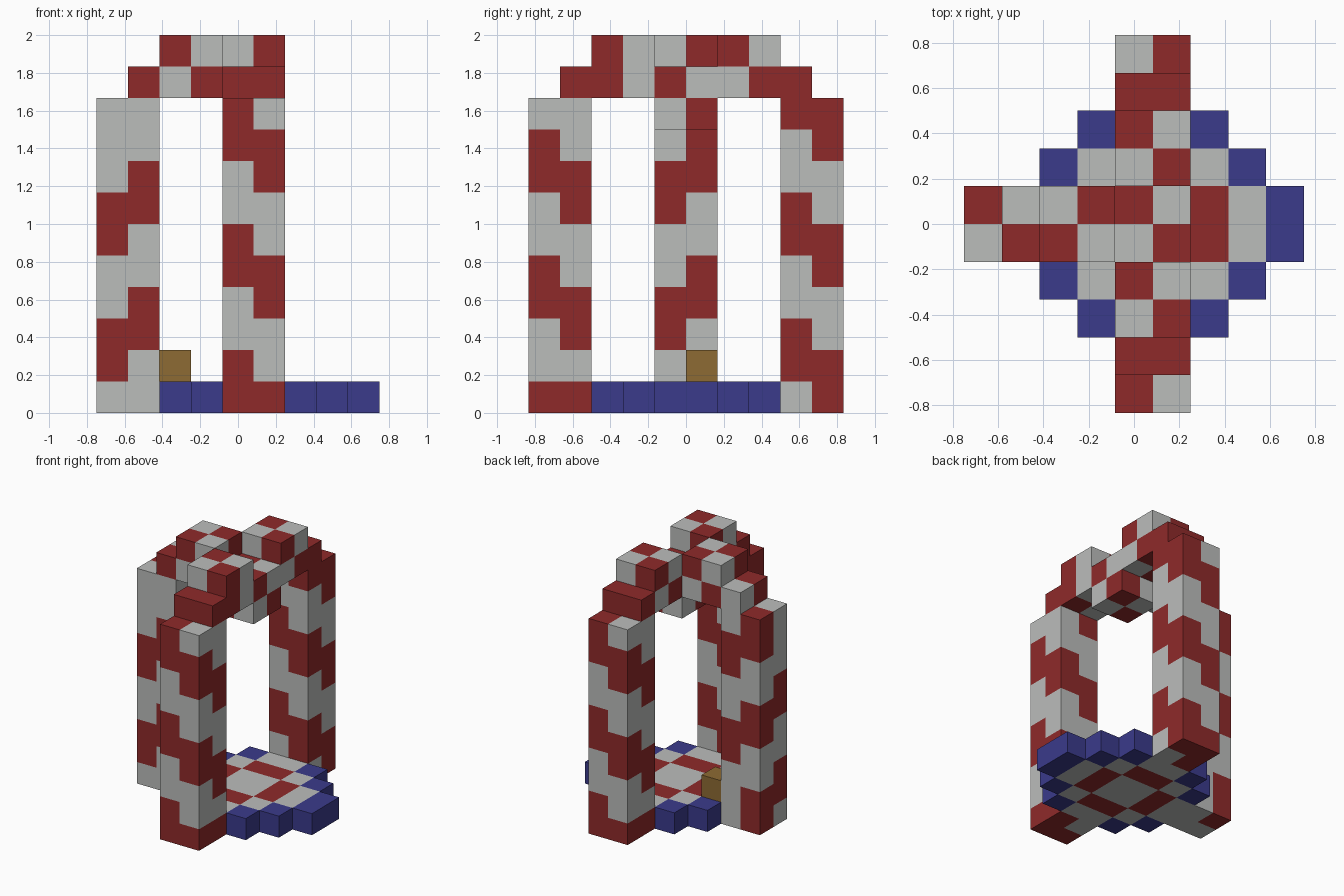
import bpy
import bmesh
from mathutils import Vector
from itertools import product

cube = bpy.data.objects.get("Cube")
if cube:
    bpy.data.objects.remove(cube, do_unlink=True)

U = 1 / 6                                   # block size
ORIGIN = Vector((-4.5, -5, 0))              # grid corner, in blocks


def make_material(name, color):
    mat = bpy.data.materials.new(name)
    mat.use_nodes = True
    mat.diffuse_color = (*color, 1)
    mat.node_tree.nodes["Principled BSDF"].inputs["Base Color"].default_value = (*color, 1)
    return mat


MATERIALS = [
    make_material("light_grey", (0.50, 0.51, 0.50)),
    make_material("brick_red", (0.275, 0.023, 0.023)),
    make_material("deep_blue", (0.043, 0.043, 0.26)),
    make_material("ochre", (0.27, 0.147, 0.033)),
]
LIGHT, RED, BLUE, OCHRE = range(4)
parts = {}


def blocks(part, xs, ys, zs, rule):
    """Fill a box of grid cells, each coloured by rule(x, y, z)."""
    cells = parts.setdefault(part, {})
    for c in product(xs, ys, zs):
        cells[c] = int(rule(*c))


# Pillars: two by two columns with a stripe winding round the four corners
def pillar(part, ring, swaps):
    for step, (x, y) in enumerate(ring):
        blocks(part, [x], [y], range(10),
               lambda x, y, z: (z + step) // 2 % 2 == 0)
    for cell, color in swaps.items():
        parts[part][cell] = color


pillar("front_pillar", [(4, 0), (5, 0), (5, 1), (4, 1)],
       {(5, 1, 0): RED, (4, 1, 0): LIGHT})
pillar("back_pillar", [(5, 9), (4, 9), (4, 8), (5, 8)],
       {(4, 8, 0): RED, (5, 8, 0): LIGHT})
pillar("side_pillar", [(0, 5), (1, 5), (1, 4), (0, 4)],
       {(1, 5, 0): LIGHT, (0, 4, 9): LIGHT})


# Arch arms: a lower run with a raised pair of blocks on top
def odd(x, y, z):
    return (x + y + z) % 2 == 1


def even(x, y, z):
    return not odd(x, y, z)


def flat_odd(x, y, z):
    return (x + y) % 2 == 1


def red(x, y, z):
    return True


MID = (4, 5)
blocks("front_arm", MID, [1], [10], red)
blocks("front_arm", MID, [2, 3], [10, 11], flat_odd)
blocks("back_arm", MID, [8], [10], red)
blocks("back_arm", MID, [6, 7], [10, 11], even)
blocks("side_arm", [1], MID, [10], odd)
blocks("side_arm", [2, 3], MID, [10, 11], odd)
blocks("keystone", MID, MID, [9, 10], odd)


# Floor: pale cross with a red ring round the centre
def floor_ring(x, y, z):
    return (x in (3, 6) and y in MID) or (y in (3, 6) and x in MID)


blocks("floor", range(3, 7), range(3, 7), [0], floor_ring)
blocks("floor", [2, 7], MID, [0], floor_ring)
blocks("floor", MID, [2, 7], [0], floor_ring)

# Stepped rim round the floor, and the small seat block
for xs, ys in (([3, 6], [2, 7]), ([2, 7], [3, 6]), ([8], MID)):
    blocks("floor_rim", xs, ys, [0], lambda x, y, z: BLUE)
blocks("seat_block", [2], [5], [1], lambda x, y, z: OCHRE)

# Build each part, leaving out faces hidden between touching blocks
filled = {c for cells in parts.values() for c in cells}
for name, cells in parts.items():
    bm = bmesh.new()
    for cell, color in cells.items():
        for axis, side in product(range(3), (0, 1)):
            normal = Vector((0, 0, 0))
            normal[axis] = 2 * side - 1
            if tuple(int(v) for v in Vector(cell) + normal) in filled:
                continue
            corners = []
            for a, b in ((0, 0), (1, 0), (1, 1), (0, 1)):
                p = Vector(cell)
                p[axis] += side
                p[(axis + 1) % 3] += a
                p[(axis + 2) % 3] += b
                corners.append((p + ORIGIN) * U)
            if side == 0:
                corners.reverse()
            face = bm.faces.new([bm.verts.new(p) for p in corners])
            face.material_index = color
    bmesh.ops.remove_doubles(bm, verts=bm.verts, dist=U / 100)
    mesh = bpy.data.meshes.new(name)
    bm.to_mesh(mesh)
    bm.free()
    for mat in MATERIALS:
        mesh.materials.append(mat)
    bpy.context.collection.objects.link(bpy.data.objects.new(name, mesh))
